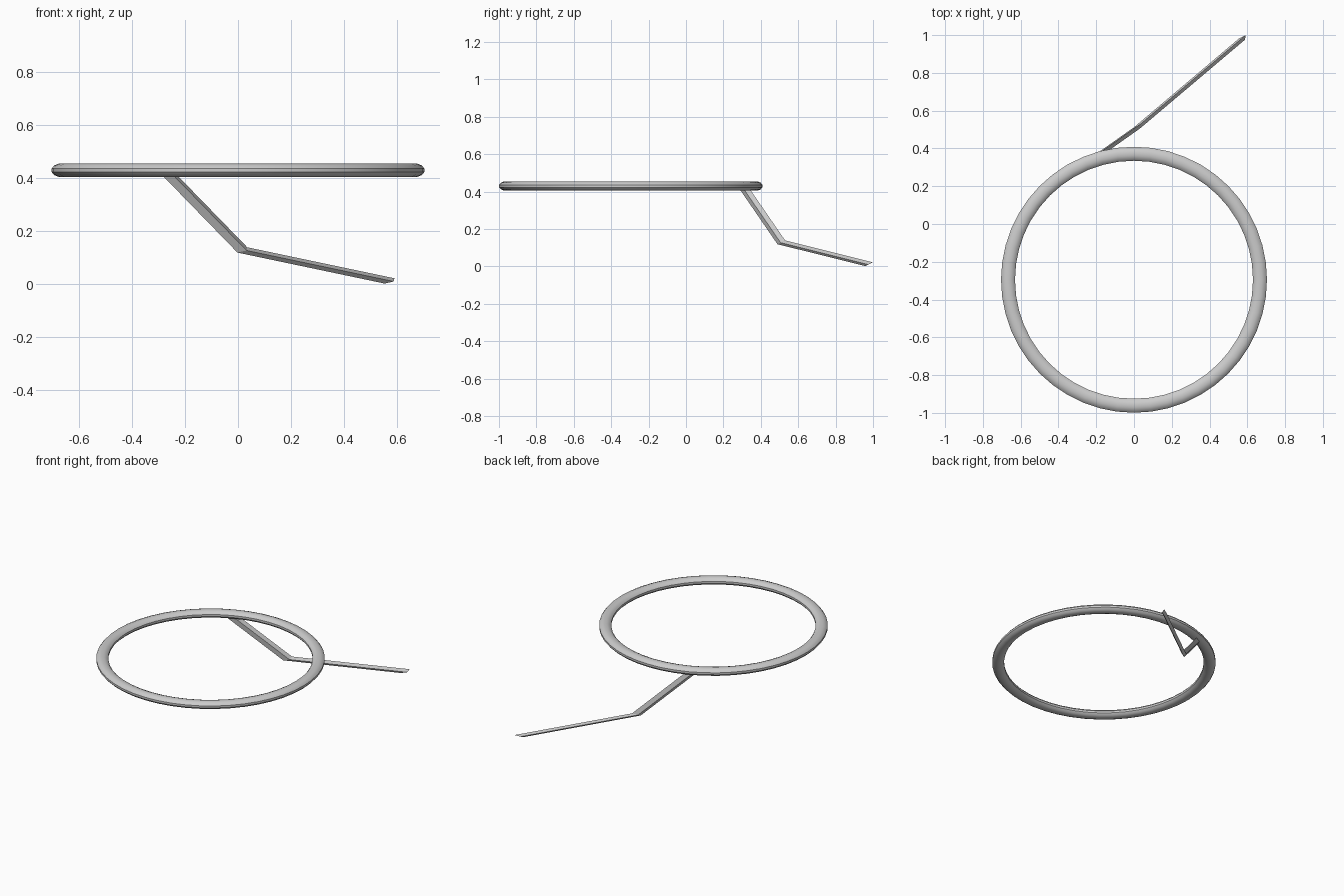
import bpy, bmesh
from math import cos, sin, tau
from mathutils import Vector

if "Cube" in bpy.data.objects:
    bpy.data.objects.remove(bpy.data.objects["Cube"])


def sweep(name, rings, closed):
    """Skin a list of equal-sized cross-section loops."""
    bm = bmesh.new()
    loops = [[bm.verts.new(p) for p in ring] for ring in rings]
    n = len(loops[0])
    pairs = list(zip(loops, loops[1:]))
    if closed:
        pairs.append((loops[-1], loops[0]))
    else:
        bm.faces.new(loops[0])
        bm.faces.new(loops[-1])
    for a, b in pairs:
        for i in range(n):
            j = (i + 1) % n
            bm.faces.new((a[i], a[j], b[j], b[i]))
    bmesh.ops.recalc_face_normals(bm, faces=bm.faces)
    mesh = bpy.data.meshes.new(name)
    bm.to_mesh(mesh)
    bm.free()
    obj = bpy.data.objects.new(name, mesh)
    bpy.context.collection.objects.link(obj)
    return obj


# Ring: oval section revolved around the vertical axis
SEGMENTS, SIDES = 48, 12
R, HALF_W, HALF_H = 0.667, 0.037, 0.025
rings = []
for s in range(SEGMENTS):
    a = tau * s / SEGMENTS
    loop = []
    for k in range(SIDES):
        b = tau * (k + 0.5) / SIDES
        r = R + HALF_W * cos(b) / cos(tau / SIDES / 2)
        loop.append((r * cos(a), -0.295 + r * sin(a),
                     0.43 + HALF_H * sin(b) / sin(tau * 2.5 / SIDES)))
    rings.append(loop)
hoop = sweep("ring", rings, True)
bpy.context.view_layer.objects.active = hoop
hoop.select_set(True)
bpy.ops.object.shade_smooth_by_angle(angle=0.7)

# Bent bar: one skewed four-sided section carried along a bent path
section = [Vector(p) for p in ((0, 0, 0), (0.034, 0.017, 0.008),
                               (0.037, 0.041, 0.020), (0.003, 0.024, 0.012))]
path = [(-0.285, 0.289, 0.41), (-0.002, 0.489, 0.119), (0.554, 0.959, 0.002)]
sweep("bent_bar", [[Vector(p) + s for s in section] for p in path], False)
